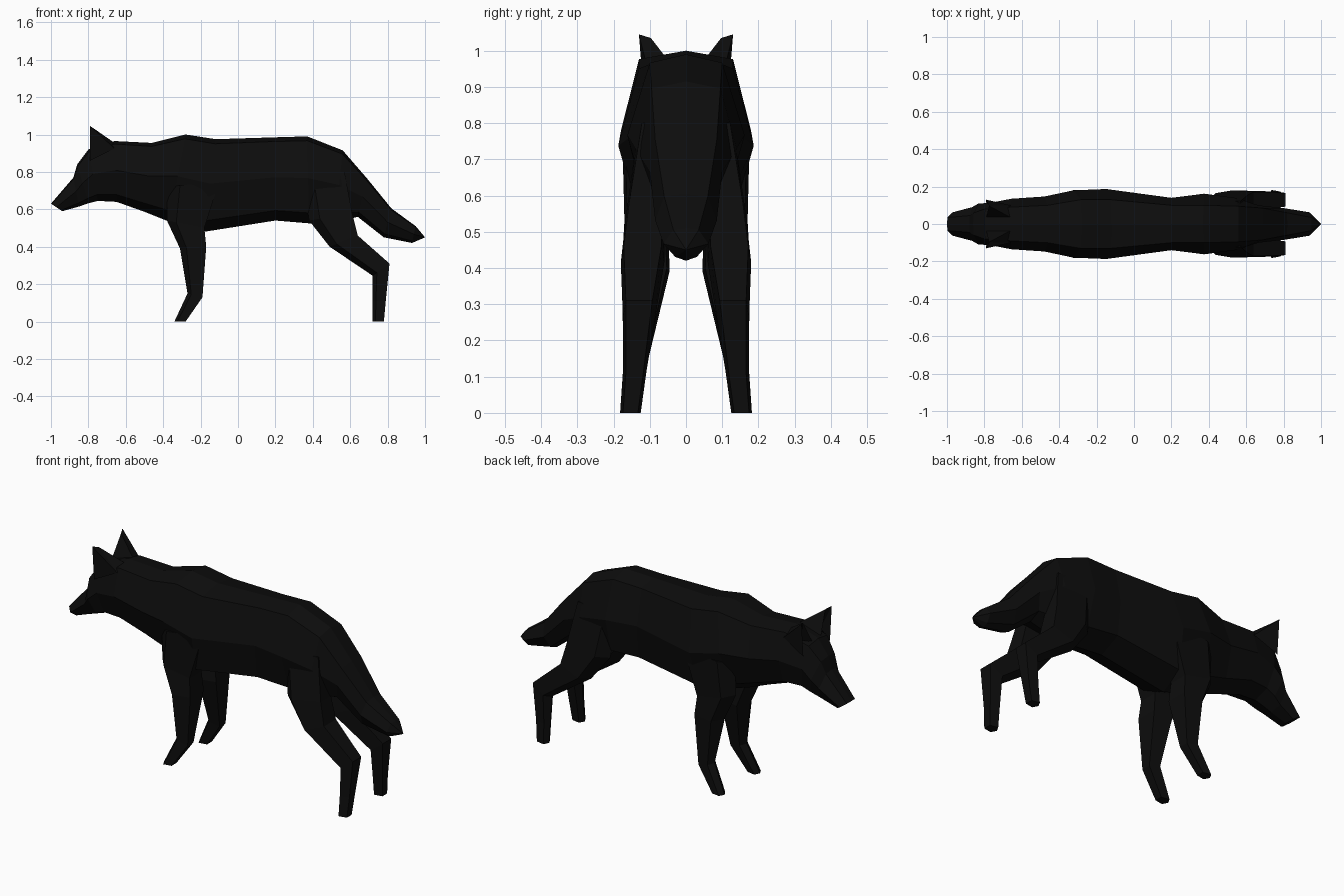
import bpy
import bmesh

black = bpy.data.materials.new("black_fur")
black.diffuse_color = (0.004, 0.004, 0.004, 1)


def finish(name, bm):
    bmesh.ops.recalc_face_normals(bm, faces=bm.faces)
    mesh = bpy.data.meshes.new(name)
    bm.to_mesh(mesh)
    bm.free()
    mesh.materials.append(black)
    ob = bpy.data.objects.new(name, mesh)
    bpy.context.collection.objects.link(ob)
    return ob


def loft(name, rings):
    """Skin a list of equal-length point rings and cap both ends."""
    bm = bmesh.new()
    vs = [[bm.verts.new(p) for p in r] for r in rings]
    n = len(vs[0])
    for a, b in zip(vs, vs[1:]):
        for i in range(n):
            j = (i + 1) % n
            bm.faces.new((a[i], a[j], b[j], b[i]))
    bm.faces.new(vs[0])
    bm.faces.new(vs[-1])
    bmesh.ops.remove_doubles(bm, verts=bm.verts, dist=0.0005)
    return finish(name, bm)


def mirror(ob):
    mod = ob.modifiers.new("mirror", 'MIRROR')
    mod.use_axis = (False, True, False)
    mod.use_mirror_merge = False


def body_ring(xt, zt, xb, zb, w_top, w_mid, w_low):
    """Eight-sided section leaning from the top point to the bottom point."""
    def at(t, y):
        return (xt + (xb - xt) * t, y, zt + (zb - zt) * t)
    right = [at(0, 0), at(0.05, w_top), at(0.48, w_mid), at(0.88, w_low), at(1, 0)]
    return right + [(x, -y, z) for x, y, z in right[3:0:-1]]


# Body from muzzle to tail: top x, z; bottom x, z; half widths top, middle, low
body = [
    (-1.00, 0.63, -0.94, 0.59, 0.035, 0.062, 0.045),
    (-0.88, 0.77, -0.85, 0.615, 0.045, 0.09, 0.06),
    (-0.86, 0.84, -0.80, 0.632, 0.06, 0.11, 0.075),
    (-0.80, 0.92, -0.75, 0.645, 0.08, 0.112, 0.08),
    (-0.66, 0.965, -0.65, 0.64, 0.09, 0.135, 0.09),
    (-0.46, 0.955, -0.50, 0.587, 0.10, 0.147, 0.09),
    (-0.28, 1.00, -0.37, 0.535, 0.13, 0.18, 0.10),
    (-0.12, 0.975, -0.18, 0.48, 0.13, 0.187, 0.13),
    (0.20, 0.985, 0.20, 0.54, 0.10, 0.14, 0.12),
    (0.37, 0.99, 0.38, 0.525, 0.10, 0.162, 0.11),
    (0.56, 0.915, 0.52, 0.53, 0.095, 0.14, 0.09),
    (0.69, 0.765, 0.64, 0.56, 0.085, 0.10, 0.07),
    (0.82, 0.605, 0.78, 0.45, 0.06, 0.085, 0.05),
    (0.95, 0.51, 0.93, 0.42, 0.035, 0.062, 0.03),
    (1.00, 0.45, 1.00, 0.45, 0.0, 0.0, 0.0),
]
loft("body_and_tail", [body_ring(*s) for s in body])


def leg_ring(xf, zf, xb, zb, yi, yo):
    """Five-sided section with a pointed front and a flat back."""
    xm, zm = xf + (xb - xf) * 0.25, zf + (zb - zf) * 0.25
    return [(xf, (yi + yo) / 2, zf), (xm, yo, zm), (xb, yo - 0.008, zb),
            (xb, yi + 0.008, zb), (xm, yi, zm)]


# Legs: front x, z; back x, z; inner and outer y
front_leg = [
    (-0.38, 0.72, -0.10, 0.75, 0.06, 0.175),
    (-0.38, 0.54, -0.18, 0.50, 0.05, 0.17),
    (-0.31, 0.39, -0.17, 0.40, 0.045, 0.178),
    (-0.27, 0.15, -0.19, 0.13, 0.105, 0.172),
    (-0.34, 0.0, -0.28, 0.0, 0.125, 0.182),
]
hind_leg = [
    (0.34, 0.80, 0.57, 0.80, 0.04, 0.13),
    (0.38, 0.54, 0.61, 0.58, 0.06, 0.165),
    (0.49, 0.40, 0.64, 0.46, 0.06, 0.18),
    (0.72, 0.245, 0.81, 0.31, 0.085, 0.174),
    (0.72, 0.11, 0.79, 0.11, 0.11, 0.174),
    (0.72, 0.0, 0.78, 0.0, 0.125, 0.182),
]
mirror(loft("front_leg", [leg_ring(*s) for s in front_leg]))
mirror(loft("hind_leg", [leg_ring(*s) for s in hind_leg]))

# Ears: wedge with a short slanted tip and a hollowed front
bm = bmesh.new()
pts = [(-0.79, 0.035, 0.91), (-0.79, 0.115, 0.86), (-0.66, 0.10, 0.925),
       (-0.66, 0.035, 0.955), (-0.79, 0.13, 1.045), (-0.775, 0.097, 1.035),
       (-0.755, 0.085, 0.93)]
v = [bm.verts.new(p) for p in pts]
for f in [(0, 6, 5), (6, 1, 4), (6, 4, 5), (1, 2, 4), (2, 5, 4),
          (2, 3, 5), (3, 0, 5), (0, 3, 2), (0, 2, 6), (6, 2, 1)]:
    bm.faces.new([v[i] for i in f])
mirror(finish("ear", bm))
